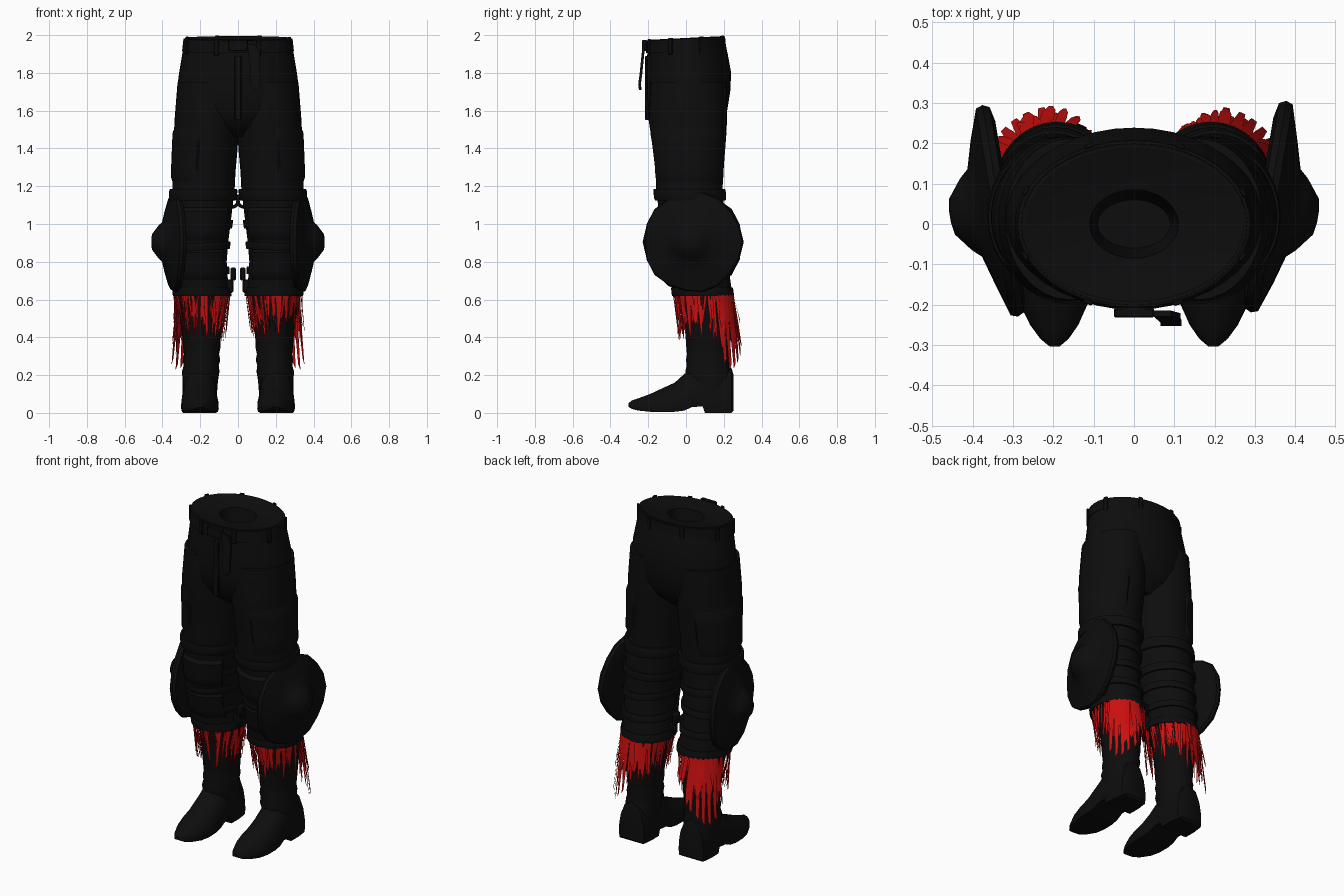
import bpy, bmesh, math, random
from mathutils import Vector, Matrix

if "Cube" in bpy.data.objects:
    bpy.data.objects.remove(bpy.data.objects["Cube"], do_unlink=True)
random.seed(7)


def material(name, rgb):
    m = bpy.data.materials.new(name)
    m.use_nodes = True
    m.diffuse_color = (*rgb, 1)
    bsdf = m.node_tree.nodes["Principled BSDF"]
    bsdf.inputs["Base Color"].default_value = (*rgb, 1)
    bsdf.inputs["Roughness"].default_value = 0.9
    return m


BLACK = material("black cloth", (0.004, 0.004, 0.004))
RED = material("red fringe", (0.6, 0.005, 0.005))


def finish(name, bm, mat=BLACK, smooth=True):
    bmesh.ops.recalc_face_normals(bm, faces=bm.faces)
    me = bpy.data.meshes.new(name)
    bm.to_mesh(me)
    bm.free()
    me.materials.append(mat)
    if smooth:
        me.shade_smooth()
        me.set_sharp_from_angle(angle=math.radians(40))
    ob = bpy.data.objects.new(name, me)
    bpy.context.collection.objects.link(ob)
    return ob


def loft(name, rings, loop=True, caps=True, mat=BLACK):
    """Skin a list of point rings."""
    bm = bmesh.new()
    vs = [[bm.verts.new(p) for p in r] for r in rings]
    n = len(vs[0])
    for a, b in zip(vs, vs[1:]):
        for i in range(n if loop else n - 1):
            j = (i + 1) % n
            bm.faces.new((a[i], a[j], b[j], b[i]))
    if caps:
        bm.faces.new(vs[0])
        bm.faces.new(vs[-1])
    return finish(name, bm, mat)


def oval(z, cx, cy, rx, ry, n=32):
    return [(cx + rx * math.cos(t), cy + ry * math.sin(t), z)
            for t in (2 * math.pi * i / n for i in range(n))]


def box(name, centre, size, bevel=0.004, turn=0):
    bm = bmesh.new()
    bmesh.ops.create_cube(bm, size=1, matrix=Matrix.Translation(centre)
                          @ Matrix.Rotation(turn, 4, 'Z') @ Matrix.Diagonal((*size, 1)))
    bmesh.ops.bevel(bm, geom=bm.edges[:], offset=bevel, segments=1, affect='EDGES')
    return finish(name, bm)


# Trouser leg sections: height, centre x, centre y, radius x, radius y
LEG = [(1.75, .16, .012, .16, .2), (1.55, .166, .01, .17, .208), (1.4, .172, .016, .17, .19),
       (1.28, .18, .018, .167, .178), (1.18, .183, .018, .165, .176), (1.0, .195, .035, .155, .17),
       (.9, .198, .045, .146, .165), (.8, .2, .06, .14, .16), (.7, .195, .08, .142, .155),
       (.62, .19, .09, .148, .157)]


def leg_at(z):
    for a, b in zip(LEG, LEG[1:]):
        if z >= b[0]:
            t = (z - b[0]) / (a[0] - b[0])
            return [q + (p - q) * t for p, q in zip(a, b)][1:]
    return LEG[-1][1:]


def leg_point(side, z, deg, off):
    cx, cy, rx, ry = leg_at(z)
    t = math.radians(deg)
    return (side * (cx + (rx + off) * math.cos(t)), cy + (ry + off) * math.sin(t), z)


def panel(name, side, z0, z1, a0, a1, off, rows=6):
    """Raised patch that follows the leg, with edges sunk into it."""
    rings = []
    for k in range(rows + 1):
        z = z0 + (z1 - z0) * k / rows
        rings.append([leg_point(side, z, a0 + (a1 - a0) * i / 20,
                                -.012 if k in (0, rows) or i in (0, 20) else off)
                      for i in range(21)])
    return loft(name, rings, loop=False, caps=False)


def strap(name, side, z0, z1, off, tilt=0.0):
    """Band around a leg; tilt raises it on the outer side."""
    rings = []
    for f, o in ((0, -.02), (0, off * .8), (.2, off), (.8, off), (1, off * .8), (1, -.02)):
        ring = []
        for i in range(32):
            d = 360 * i / 32
            z = z0 + (z1 - z0) * f + tilt * math.cos(math.radians(d))
            ring.append(leg_point(side, z, d, o))
        rings.append(ring)
    return loft(name, rings, caps=False)


# Hips with an inward-turned waist and a small central opening
hip = [(1.46, 0, .015, .12, .1), (1.52, 0, .012, .26, .17), (1.6, 0, .01, .318, .208),
       (1.7, 0, .012, .324, .222), (1.8, 0, .015, .312, .224), (1.9, 0, .008, .295, .213),
       (1.985, 0, 0, .28, .2), (1.98, 0, 0, .265, .185), (1.965, 0, 0, .11, .085),
       (1.8, 0, 0, .09, .06)]
rings = [[(x, y, z + (.05 * y if z > 1.95 else 0)) for x, y, z in oval(*r, n=40)] for r in hip]
loft("hips", rings)

# Belt, loops, buckle and hanging end
belt = [(1.915, .28, .2), (1.915, .296, .213), (1.98, .289, .207), (1.985, .27, .19)]
loft("belt", [[(x, y, z + .05 * y) for x, y, z in oval(z, 0, 0, rx, ry, 40)]
              for z, rx, ry in belt], caps=False)
for k in range(8):
    t = math.radians(22 + 45 * k)
    box("belt_loop", (.292 * math.cos(t), .21 * math.sin(t), 1.945 + .01 * math.sin(t)),
        (.012, .025, .085), .003, math.atan2(math.sin(t) / .21, math.cos(t) / .292))
box("buckle", (0, -.22, 1.945), (.1, .025, .06))
loft("belt_end", [[(x - w, y - .007, z), (x + w, y - .007, z), (x + w, y + .007, z), (x - w, y + .007, z)]
                  for x, y, z, w in ((.07, -.222, 1.95, .022), (.085, -.228, 1.9, .03),
                                     (.09, -.238, 1.8, .024), (.092, -.246, 1.74, .026),
                                     (.09, -.242, 1.71, .008))])
# Fly seam
box("fly", (0, -.207, 1.72), (.035, .02, .34))


def fringe(side):
    """Ragged ribbons hanging from the cuff, longest behind."""
    bm = bmesh.new()
    for layer in range(3):
        for k in range(34):
            deg = 360 * k / 34 + random.uniform(-6, 6)
            back = max(0, math.cos(math.radians(deg - 65)))
            if layer and -22 < deg < 8:
                continue
            drop = random.uniform(.13, .25) + .12 * back ** 3 * random.random()
            wide = random.uniform(1.0, 4.2) + 3 * back ** 4
            skew = random.uniform(-9, 9)
            flare = random.uniform(-.012, .02) + .025 * back
            rows = []
            for f, w in ((0, 1), (.35, 1), (.75, .8), (1, .25)):
                row = []
                for e in (-1, 1):
                    off = .004 - .006 * layer + flare * f - .035 * f * (1 - back)
                    x, y, _ = leg_point(side, .62, deg + skew * f + e * wide * w, off)
                    row.append(bm.verts.new((x, y, .635 - drop * f + e * .012 * f)))
                rows.append(row)
            for a, b in zip(rows, rows[1:]):
                bm.faces.new((a[0], a[1], b[1], b[0]))
    # Long trailing strips at the outer back
    for deg in (36, 46, 56, 66, 78):
        rows = []
        for f in (0, .5, 1):
            row = []
            for e in (-1, 1):
                x, y, _ = leg_point(side, .62, deg + e * 6 * (1 - .6 * f), .006 + .04 * f)
                row.append(bm.verts.new((x, y, .63 - (.4 - .003 * abs(deg - 50)) * f + e * .015 * f)))
            rows.append(row)
        for a, b in zip(rows, rows[1:]):
            bm.faces.new((a[0], a[1], b[1], b[0]))
    return finish("fringe", bm, RED, smooth=False)


def shield(side):
    """Round knee guard with a stepped conical boss, turned slightly forward."""
    out = Vector((side * .985, -.165, 0)).normalized()
    along = Vector((0, 0, 1)).cross(out)
    mid = Vector((side * .338, .037, .905))
    rings = []
    for r, h in ((.05, -.015), (.22, -.03), (.258, -.022), (.266, -.005), (.26, .012),
                 (.18, .038), (.11, .058), (.09, .08), (.045, .115), (.015, .12)):
        ring = []
        for i in range(18):
            t = 2 * math.pi * i / 18
            q = r * (1 + (.02 * math.cos(5 * t) if r > .2 else 0))
            ring.append(mid + out * h + along * (q * math.cos(t)) + Vector((0, 0, q * math.sin(t))))
        rings.append(ring)
    return loft("knee_shield", rings)


def foot(side):
    """Pointed boot foot: stations of y, half width, top and bottom height."""
    stations = [(.252, .06, .2, .012), (.24, .085, .24, .0), (.17, .094, .26, .0), (.1, .093, .26, .0),
                (.088, .092, .255, .035), (.03, .093, .235, .03), (-.01, .096, .205, .012),
                (-.06, .1, .16, .006), (-.13, .098, .128, .004), (-.19, .088, .1, .006),
                (-.25, .06, .078, .012), (-.285, .035, .066, .02), (-.304, .012, .052, .032)]
    rings = []
    for y, w, top, low in stations:
        cx = .203 - .02 * max(0, -y)
        shape = ((-.95, 0), (-1, .12), (-.98, .35), (-.85, .62), (-.55, .88), (0, 1),
                 (.55, .88), (.85, .62), (.98, .35), (1, .12), (.95, 0), (0, 0))
        rings.append([(side * (cx + w * a), y, low + (top - low) * b) for a, b in shape])
    return loft("boot_foot", rings)


for side in (1, -1):
    # Trouser leg, closed under the cuff
    rings = [oval(*r) for r in LEG] + [oval(.615, .19, .09, .1, .1)]
    loft("trouser_leg", [[(side * x, y, z) for x, y, z in r] for r in rings])
    panel("thigh_panel", side, 1.19, 1.54, -84, 84, .008)
    panel("knee_pad", side, .9, 1.1, -150, -30, .018)
    panel("shin_pad", side, .69, .88, -150, -30, .014)

    # Knee straps and cuff
    strap("upper_knee_strap", side, 1.125, 1.185, .016)
    strap("middle_knee_strap", side, .985, 1.03, .012, .008)
    strap("lower_knee_strap", side, .86, .9, .012, -.008)
    strap("calf_strap", side, .735, .775, .012)
    strap("cuff", side, .618, .665, .008)

    # Strap rings and tabs on the inner side
    bm = bmesh.new()
    path = Matrix.Translation((side * .026, .0, 1.125)) @ Matrix.Rotation(math.pi / 2, 4, 'X')
    grid = []
    for i in range(14):
        a = 2 * math.pi * i / 14
        grid.append([bm.verts.new(path @ Vector(((.026 + .009 * math.cos(b)) * math.cos(a),
                                                 (.034 + .009 * math.cos(b)) * math.sin(a),
                                                 .012 * math.sin(b))))
                     for b in (2 * math.pi * j / 6 for j in range(6))])
    for i in range(14):
        for j in range(6):
            k, m = (i + 1) % 14, (j + 1) % 6
            bm.faces.new((grid[i][j], grid[k][j], grid[k][m], grid[i][m]))
    finish("strap_ring", bm)
    box("strap_tab", (side * .025, .06, .735), (.03, .05, .07), .008)
    box("strap_tail", (side * .045, .06, .67), (.04, .04, .07), .008)

    # Boot with a creased shaft
    shaft = [(.66, .195, .1, .125, .135), (.5, .195, .115, .112, .125), (.4, .193, .118, .102, .12),
             (.34, .192, .118, .098, .116), (.31, .193, .118, .093, .113), (.28, .193, .118, .099, .118),
             (.25, .195, .118, .093, .114), (.22, .197, .118, .099, .122), (.17, .2, .13, .094, .12),
             (.08, .203, .135, .09, .11)]
    loft("boot_shaft", [[(side * x, y, z) for x, y, z in oval(*r, n=24)] for r in shaft])
    foot(side)
    shield(side)
    fringe(side)
